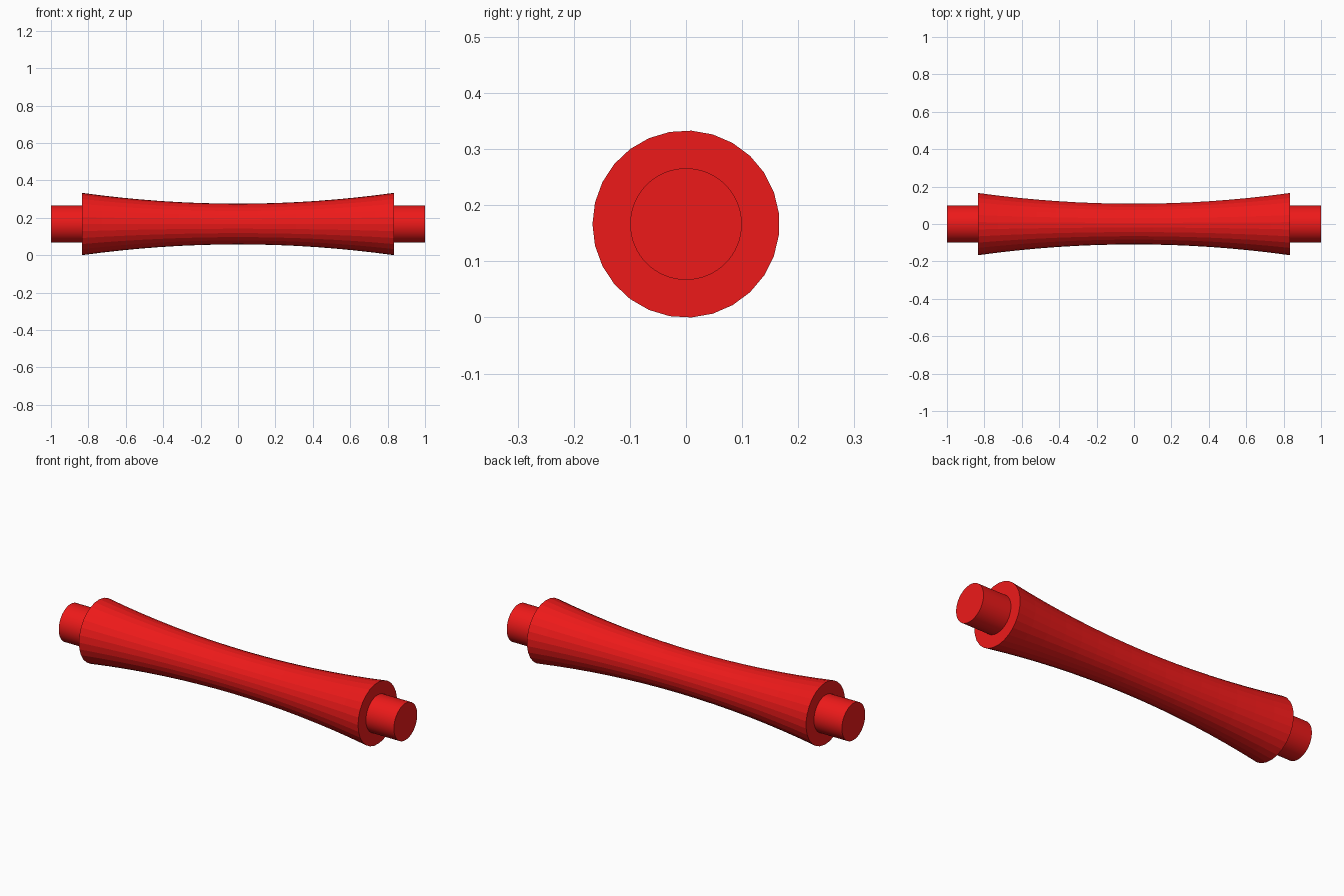
import bpy, bmesh
from math import cos, sin, pi

if "Cube" in bpy.data.objects:
    bpy.data.objects.remove(bpy.data.objects["Cube"])

CENTRE_Z = 0.1664
RED = bpy.data.materials.new("red")
RED.diffuse_color = (0.85, 0.01, 0.01, 1)
RED.use_nodes = True
RED.node_tree.nodes["Principled BSDF"].inputs["Base Color"].default_value = RED.diffuse_color


def lathe_x(name, profile, sides):
    """Capped solid of revolution about the x axis from (x, radius) pairs."""
    bm = bmesh.new()
    rings = []
    for x, r in profile:
        angles = [pi + 2 * pi * i / sides for i in range(sides)]
        rings.append([bm.verts.new((x, r * cos(a), r * sin(a))) for a in angles])
    for a, b in zip(rings, rings[1:]):
        for i in range(sides):
            j = (i + 1) % sides
            bm.faces.new((a[i], a[j], b[j], b[i]))
    bm.faces.new(rings[0])
    bm.faces.new(rings[-1])
    bmesh.ops.recalc_face_normals(bm, faces=bm.faces)
    mesh = bpy.data.meshes.new(name)
    bm.to_mesh(mesh)
    bm.free()
    mesh.materials.append(RED)
    obj = bpy.data.objects.new(name, mesh)
    obj.location.z = CENTRE_Z
    bpy.context.collection.objects.link(obj)
    return obj


# Concave faceted roller, narrowest in the middle
HALF, R_MID, R_END, STEPS = 0.833, 0.109, 0.1667, 16
stations = [-1 + 2 * i / STEPS for i in range(STEPS + 1)]
lathe_x("roller_body", [(HALF * t, R_MID + (R_END - R_MID) * t * t) for t in stations], 27)

# Axle running through the roller and out of both ends
axle = lathe_x("axle", [(-1, 0.0995), (1, 0.0995)], 64)
bpy.context.view_layer.objects.active = axle
axle.select_set(True)
bpy.ops.object.shade_smooth_by_angle()
